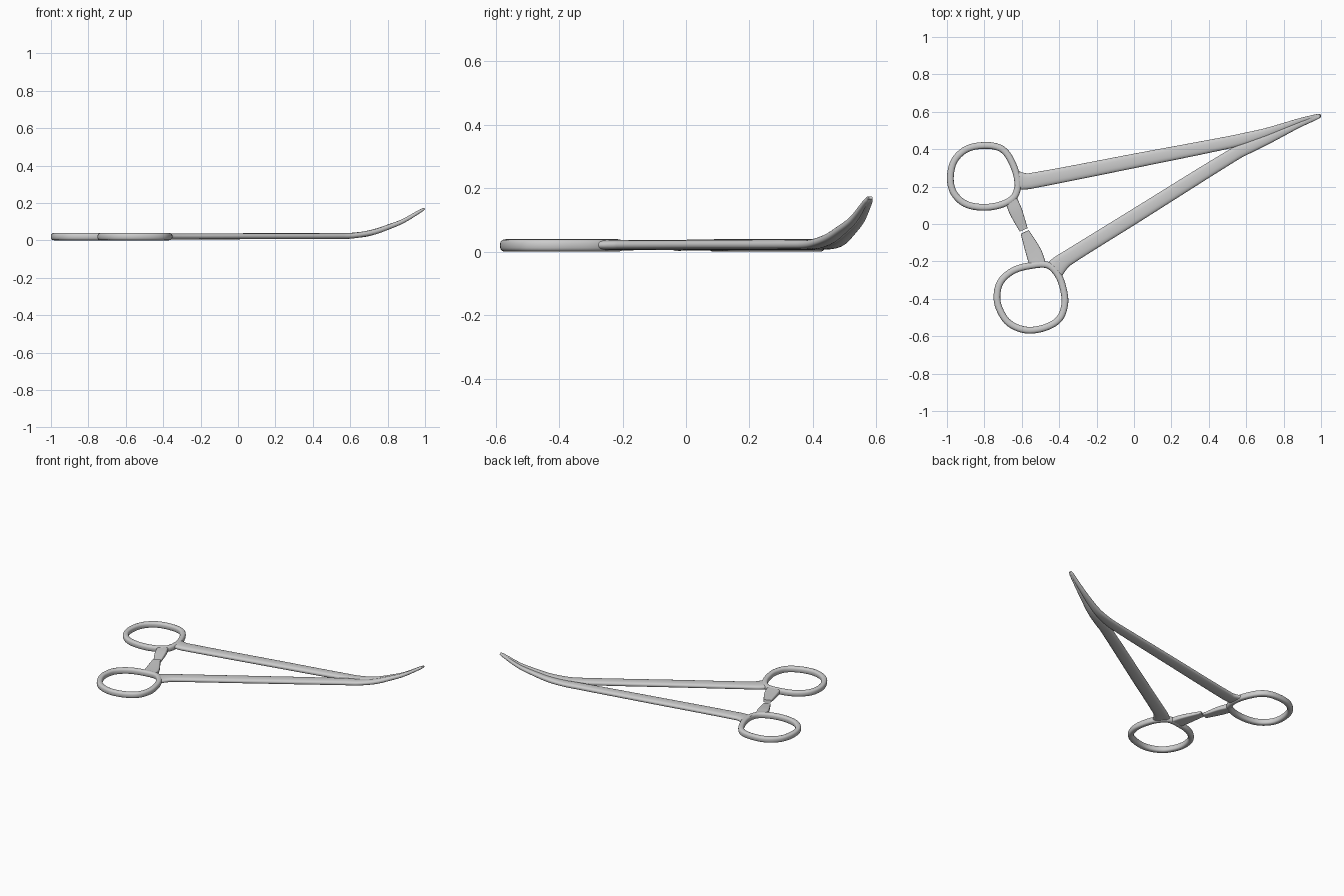
import bpy, bmesh, math
from mathutils import Vector

if "Cube" in bpy.data.objects:
    bpy.data.objects.remove(bpy.data.objects["Cube"])

steel = bpy.data.materials.new("brushed steel grey")
steel.use_nodes = True
steel.diffuse_color = (0.6, 0.6, 0.6, 1)
steel.node_tree.nodes["Principled BSDF"].inputs["Base Color"].default_value = (0.6, 0.6, 0.6, 1)


def smooth_path(points, closed, steps):
    """Hermite curve through points, with tangents scaled by chord length."""
    pts = [Vector(p) for p in points]
    n = len(pts)

    def tangent(i):
        a = pts[(i - 1) % n] if closed else pts[max(i - 1, 0)]
        b = pts[(i + 1) % n] if closed else pts[min(i + 1, n - 1)]
        return (b - a) / ((pts[i] - a).length + (b - pts[i]).length)

    out = []
    for i in range(n if closed else n - 1):
        j = (i + 1) % n
        p, q = pts[i], pts[j]
        d = (q - p).length
        for k in range(steps):
            t = k / steps
            h = t * t * (3 - 2 * t)
            out.append(p * (1 - h) + q * h + tangent(i) * d * t * (1 - t) ** 2
                       - tangent(j) * d * t * t * (1 - t))
    if not closed:
        out.append(pts[-1])
    return out


def loft(name, points, closed=False, steps=6, power=2.6, sides=20):
    """Sweep a rounded section; each point is x, y, z, half width, half height."""
    path = smooth_path(points, closed, steps)
    n = len(path)
    bm = bmesh.new()
    rings = []
    for i, p in enumerate(path):
        a = path[(i - 1) % n] if closed else path[max(i - 1, 0)]
        b = path[(i + 1) % n] if closed else path[min(i + 1, n - 1)]
        along = Vector((b - a)[:3]).normalized()
        side = Vector((-along.y, along.x, 0)).normalized()
        up = along.cross(side)
        ring = []
        for s in range(sides):
            ang = math.tau * s / sides
            c, d = math.cos(ang), math.sin(ang)
            u = math.copysign(abs(c) ** (2 / power), c) * p[3]
            v = math.copysign(abs(d) ** (2 / power), d) * p[4]
            ring.append(bm.verts.new(Vector(p[:3]) + side * u + up * v))
        rings.append(ring)
    for i in range(n if closed else n - 1):
        r, q = rings[i], rings[(i + 1) % n]
        for s in range(sides):
            t = (s + 1) % sides
            bm.faces.new((r[s], r[t], q[t], q[s]))
    if not closed:
        bm.faces.new(rings[0])
        bm.faces.new(rings[-1])
    bmesh.ops.recalc_face_normals(bm, faces=bm.faces)
    mesh = bpy.data.meshes.new(name)
    bm.to_mesh(mesh)
    bm.free()
    mesh.materials.append(steel)
    obj = bpy.data.objects.new(name, mesh)
    bpy.context.collection.objects.link(obj)
    bpy.ops.object.select_all(action="DESELECT")
    obj.select_set(True)
    bpy.context.view_layer.objects.active = obj
    bpy.ops.object.shade_smooth_by_angle(angle=math.radians(40))


def finger_ring(name, outline):
    loft(name, [(x, y, 0.02, 0.018, 0.0195) for x, y in outline], closed=True, steps=5)


# Finger rings
finger_ring("back_finger_ring", [
    (-.982, .245), (-.96, .34), (-.89, .403), (-.785, .42), (-.705, .40), (-.655, .335),
    (-.622, .23), (-.637, .15), (-.70, .107), (-.80, .089), (-.90, .107), (-.963, .165)])
finger_ring("front_finger_ring", [
    (-.733, -.39), (-.714, -.31), (-.647, -.25), (-.55, -.222), (-.46, -.22), (-.406, -.273),
    (-.378, -.347), (-.37, -.428), (-.40, -.508), (-.476, -.554), (-.578, -.567),
    (-.668, -.53), (-.717, -.46)])

# Arms, each flared at its ring and curving up into a slim jaw
loft("back_arm", [
    (-.632, .233, .021, .056, .016), (-.605, .23, .021, .047, .016), (-.56, .229, .021, .042, .016),
    (.03, .343, .022, .038, .016), (.51, .437, .023, .033, .016), (.60, .459, .025, .030, .015),
    (.695, .486, .037, .024, .015), (.79, .518, .066, .019, .013), (.88, .550, .102, .014, .011),
    (.98, .578, .160, .010, .008), (.996, .582, .170, .006, .005)])
loft("front_arm", [
    (-.425, -.245, .021, .052, .016), (-.398, -.215, .021, .047, .016), (-.36, -.185, .021, .041, .016),
    (.0, .039, .022, .039, .016), (.545, .378, .023, .035, .016), (.62, .412, .026, .031, .015),
    (.72, .454, .043, .024, .014), (.80, .491, .070, .019, .013), (.88, .528, .102, .014, .011),
    (.98, .570, .160, .010, .008), (.996, .576, .170, .006, .005)])

# Ratchet tabs that nearly meet between the rings
loft("back_ratchet", [
    (-.655, .125, .02, .033, .017), (-.632, .067, .019, .035, .015), (-.59, -.031, .012, .023, .009)],
    power=5)
loft("front_ratchet", [
    (-.515, -.215, .02, .044, .017), (-.537, -.15, .021, .042, .015), (-.584, -.043, .028, .024, .009)],
    power=5)
